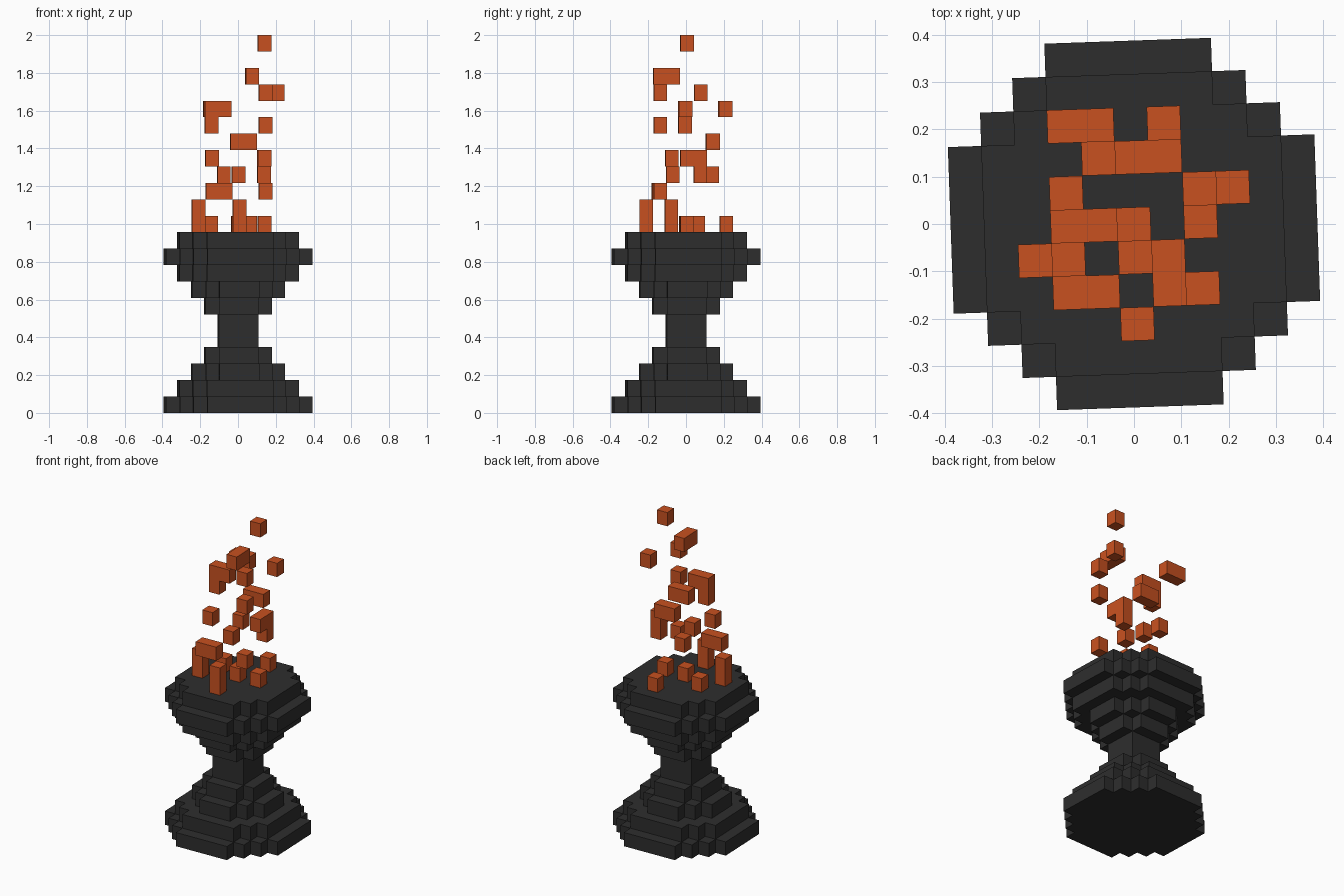
import bpy, bmesh, math
from mathutils import Matrix, Vector

if "Cube" in bpy.data.objects:
    bpy.data.objects.remove(bpy.data.objects["Cube"])

V = 0.0704            # voxel width
H = 2 / 23            # voxel height
TURN = Matrix.Rotation(math.radians(2), 4, 'Z')


def material(name, rgb):
    m = bpy.data.materials.new(name)
    m.diffuse_color = (*rgb, 1)
    m.use_nodes = True
    m.node_tree.nodes["Principled BSDF"].inputs["Base Color"].default_value = m.diffuse_color
    return m


def voxel_object(name, cells, mat):
    """Outer shell of a set of grid cells (i, j, layer)."""
    cells = set(cells)
    bm = bmesh.new()
    for c in sorted(cells):
        for axis in range(3):
            for side in (-1, 1):
                n = list(c)
                n[axis] += side
                if tuple(n) in cells:
                    continue
                u, w = (axis + 1) % 3, (axis + 2) % 3
                ring = []
                for a, b in ((-1, -1), (1, -1), (1, 1), (-1, 1)):
                    p = [float(q) for q in c]
                    p[axis] += side / 2
                    p[u] += a * side / 2
                    p[w] += b / 2
                    ring.append(bm.verts.new(
                        TURN @ Vector((p[0] * V, p[1] * V, (p[2] + 0.5) * H))))
                bm.faces.new(ring)
    bmesh.ops.remove_doubles(bm, verts=bm.verts, dist=1e-4)
    me = bpy.data.meshes.new(name)
    bm.to_mesh(me)
    bm.free()
    me.materials.append(mat)
    ob = bpy.data.objects.new(name, me)
    bpy.context.collection.objects.link(ob)
    return ob


def discs(start, radii):
    """Stacked round layers, one radius (in voxels) per layer."""
    for k, r in enumerate(radii, start):
        for i in range(-r, r + 1):
            for j in range(-r, r + 1):
                if i * i + j * j <= (r + 0.5) ** 2:
                    yield (i, j, k)


iron = material("dark_iron", (0.027, 0.027, 0.027))
ember = material("ember_orange", (0.578, 0.082, 0.0145))

# Brazier: stepped foot, narrow stem, flared bowl
voxel_object("foot", discs(0, [5, 4, 3, 2]), iron)
voxel_object("stem", discs(4, [1, 1]), iron)
voxel_object("bowl", discs(6, [2, 3, 4, 5, 4]), iron)

# Flames: floating embers, listed by layer
embers = {
    11: [(-3, -1), (0, -3), (1, 3), (-2, 1), (0, 0), (2, 0)],
    12: [(-3, -1), (0, -3)],
    13: [(-2, -2), (-1, -2), (2, -2)],
    14: [(-1, 2), (0, -1), (2, 1)],
    15: [(-2, -1), (2, 0), (2, 1)],
    16: [(0, 2), (1, 2)],
    17: [(-2, 0), (2, -2)],
    18: [(-2, 0), (-1, 0), (-2, 3), (-1, 3)],
    19: [(2, -2), (3, 1)],
    20: [(1, -2), (1, -1)],
    22: [(2, 0)],
}
voxel_object("flames", [(i, j, k) for k, row in embers.items() for i, j in row], ember)
